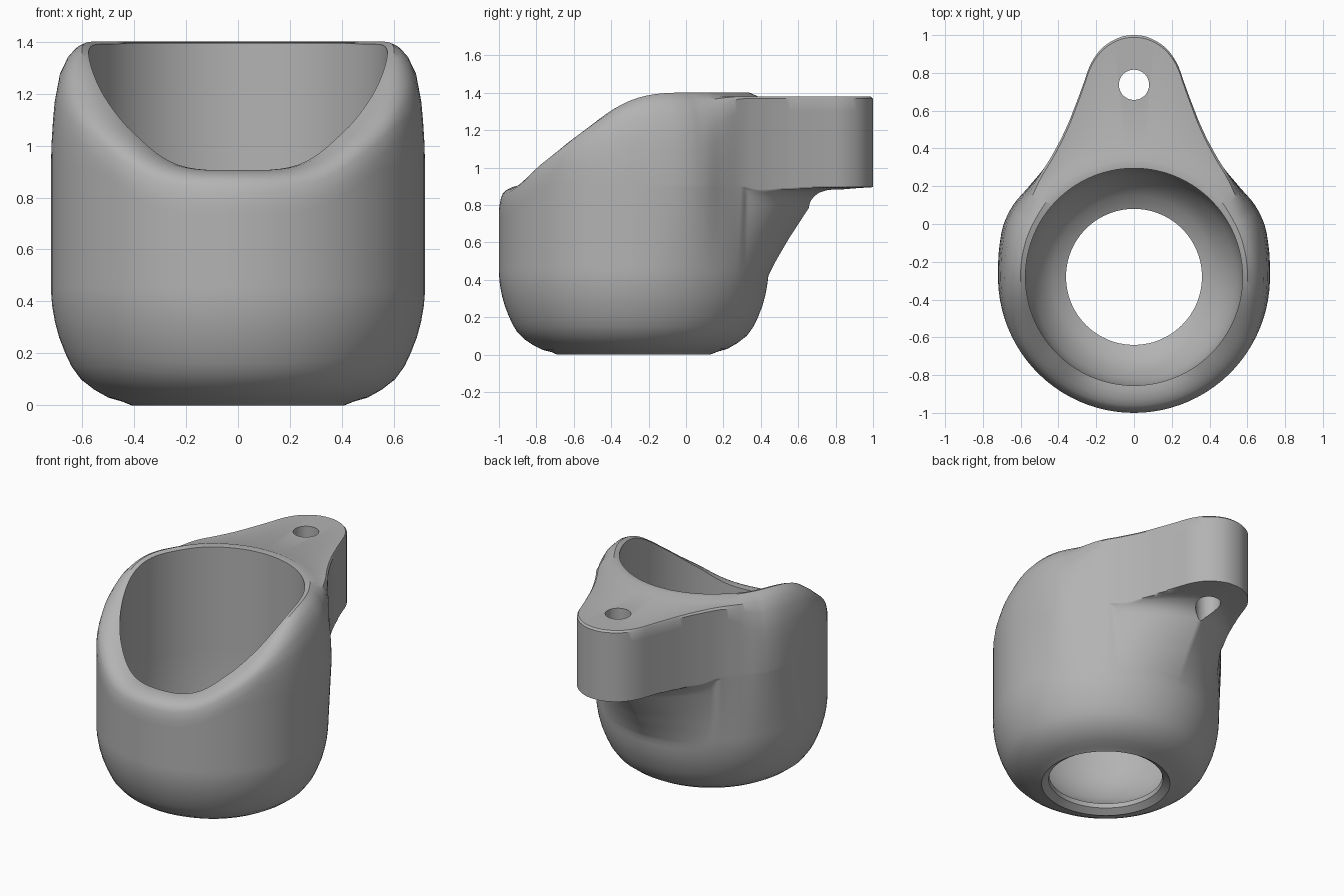
import bpy, bmesh, math

if "Cube" in bpy.data.objects:
    bpy.data.objects.remove(bpy.data.objects["Cube"])

CY = -0.28          # y of the cup axis
RI, RO = 0.575, 0.72  # inner and outer cup radius


def lerp_table(t, x):
    """Piecewise linear lookup."""
    if x <= t[0][0]:
        return t[0][1]
    for (a, b), (c, d) in zip(t, t[1:]):
        if x <= c:
            return b + (d - b) * (x - a) / (c - a)
    return t[-1][1]


def smooth_table(t, x):
    """Cubic Hermite lookup, flat at both ends."""
    if x <= t[0][0]:
        return t[0][1]
    n = len(t)
    m = [0.0] + [(t[i + 1][1] - t[i - 1][1]) / (t[i + 1][0] - t[i - 1][0])
                 for i in range(1, n - 1)] + [0.0]
    for i in range(n - 1):
        (a, b), (c, d) = t[i], t[i + 1]
        if x <= c:
            h = c - a
            s = (x - a) / h
            return ((2*s**3 - 3*s**2 + 1) * b + (s**3 - 2*s**2 + s) * h * m[i]
                    + (3*s**2 - 2*s**3) * d + (s**3 - s**2) * h * m[i + 1])
    return t[-1][1]


def clamp(v):
    return max(0.0, min(1.0, v))


# plan outline of cup and lug (right half), turned into angle from the back -> radius
outline = [(0, 1), (.06, .993), (.115, .97), (.165, .935), (.205, .888), (.237, .83),
           (.265, .75), (.3, .655), (.345, .54), (.4, .425), (.47, .305), (.555, .2),
           (.64, .10), (.69, 0), (.713, -.12), (.72, -.28)]
plan = [(math.degrees(math.atan2(x, y - CY)), math.hypot(x, y - CY)) for x, y in outline]
# outer cup radius by height
body = [(0, .41), (.03, .5), (.1, .605), (.2, .665), (.32, .705), (.45, .72)]
# gusset reach by height, along the centre line
gusset = [(.42, .72), (.5, .76), (.62, .83), (.82, .96), (.86, 1.01), (.88, 1.08),
          (.89, 1.2), (.9, 3.5)]
# rim height by y of the inner edge
rim = [(-.855, .905), (-.69, 1.05), (-.56, 1.17), (-.4, 1.3), (-.28, 1.365),
       (-.15, 1.395), (0, 1.4)]
levels = ([0, .015, .03, .06, .1, .15, .2, .26, .32, .38] +
          [.42 + .025 * i for i in range(18)] + [.865, .875, .88, .885, .89, .895, .9, .91])
# rim sections (radius, drop) for the side and for the sloped front
side = [(.718, .4), (.712, .3), (.705, .22), (.685, .11), (.655, .045), (.625, .012),
        (.6, 0), (RI, .01)]
front = [(.72, .13), (.716, .1), (.71, .07), (.70, .045), (.68, .025), (.65, .01),
         (.61, 0), (RI, 0)]
# inside of the bowl, down to the drain hole
inside = [(RI, .7), (RI, .42), (.565, .34), (.54, .26), (.49, .17), (.43, .1), (.36, .06), (.365, .03)]


def column(deg):
    """Closed section (radius, z) at an angle measured from the back."""
    a = abs(deg)
    R = smooth_table(plan, a)
    T = smooth_table(rim, CY + RI * math.cos(math.radians(a)))
    k = min(1, (T - .17) / .91)
    f = clamp(1 - a / 40)
    pts = []
    for z in levels:
        z *= k
        r = smooth_table(body, z) + min(R - RO, .03) * clamp((z - .4) / .5)
        if z > .42 and f > 0:
            r = max(r, min(R, RO + (lerp_table(gusset, z) - RO) * f))
        if z > .905:
            r = R
        pts.append((r, z))
    lug = [(R, .35), (R, .2), (R, .1), (R, .032), (R - .012, .02), (.665, .02), (.62, 0), (RI, .005)]
    w = clamp((62 - a) / 24)
    w = w * w * (3 - 2 * w)
    v = clamp(2 * (1.4 - T) / .495)
    for (rs, ds), (rf, df), (rl, dl) in zip(side, front, lug):
        r = (rs + (rf - rs) * v) + (R - RO) * clamp((rs - RI) / .14)
        d = ds + (df - ds) * v
        pts.append((r + (rl - r) * w, T - d - (dl - d) * w))
    return pts + inside


# holder: cup, gusset and lug as one skin, finer angles around the lug
angles = [i * 1.0 for i in range(-64, 64)] + [64 + 4 * i for i in range(58)]
bm = bmesh.new()
rings = []
for deg in angles:
    d = deg if deg <= 180 else deg - 360
    s, c = math.sin(math.radians(d)), math.cos(math.radians(d))
    rings.append([bm.verts.new((r * s, CY + r * c, z)) for r, z in column(d)])
n, m = len(rings), len(rings[0])
for i in range(n):
    A, B = rings[i], rings[(i + 1) % n]
    for j in range(m):
        bm.faces.new((A[j], B[j], B[(j + 1) % m], A[(j + 1) % m]))
bmesh.ops.recalc_face_normals(bm, faces=bm.faces)
mesh = bpy.data.meshes.new("cup_holder")
bm.to_mesh(mesh)
bm.free()
holder = bpy.data.objects.new("cup_holder", mesh)
bpy.context.collection.objects.link(holder)

grey = bpy.data.materials.new("plain grey")
grey.diffuse_color = (0.45, 0.45, 0.45, 1)
grey.use_nodes = True
grey.node_tree.nodes["Principled BSDF"].inputs["Base Color"].default_value = grey.diffuse_color
mesh.materials.append(grey)

# screw hole through the lug
bpy.ops.mesh.primitive_cylinder_add(vertices=48, radius=.08, depth=1.6, location=(0, .737, 1.1))
cutter = bpy.context.object
cutter.name = "screw_hole_cutter"
cutter.hide_render = True
cutter.data.materials.append(grey)
cut = holder.modifiers.new("screw_hole", 'BOOLEAN')
cut.operation, cut.solver, cut.object = 'DIFFERENCE', 'EXACT', cutter
bpy.ops.object.select_all(action='DESELECT')
holder.select_set(True)
bpy.context.view_layer.objects.active = holder
bpy.ops.object.modifier_apply(modifier=cut.name)
bpy.data.objects.remove(cutter)
bpy.ops.object.shade_smooth_by_angle(angle=math.radians(35))
